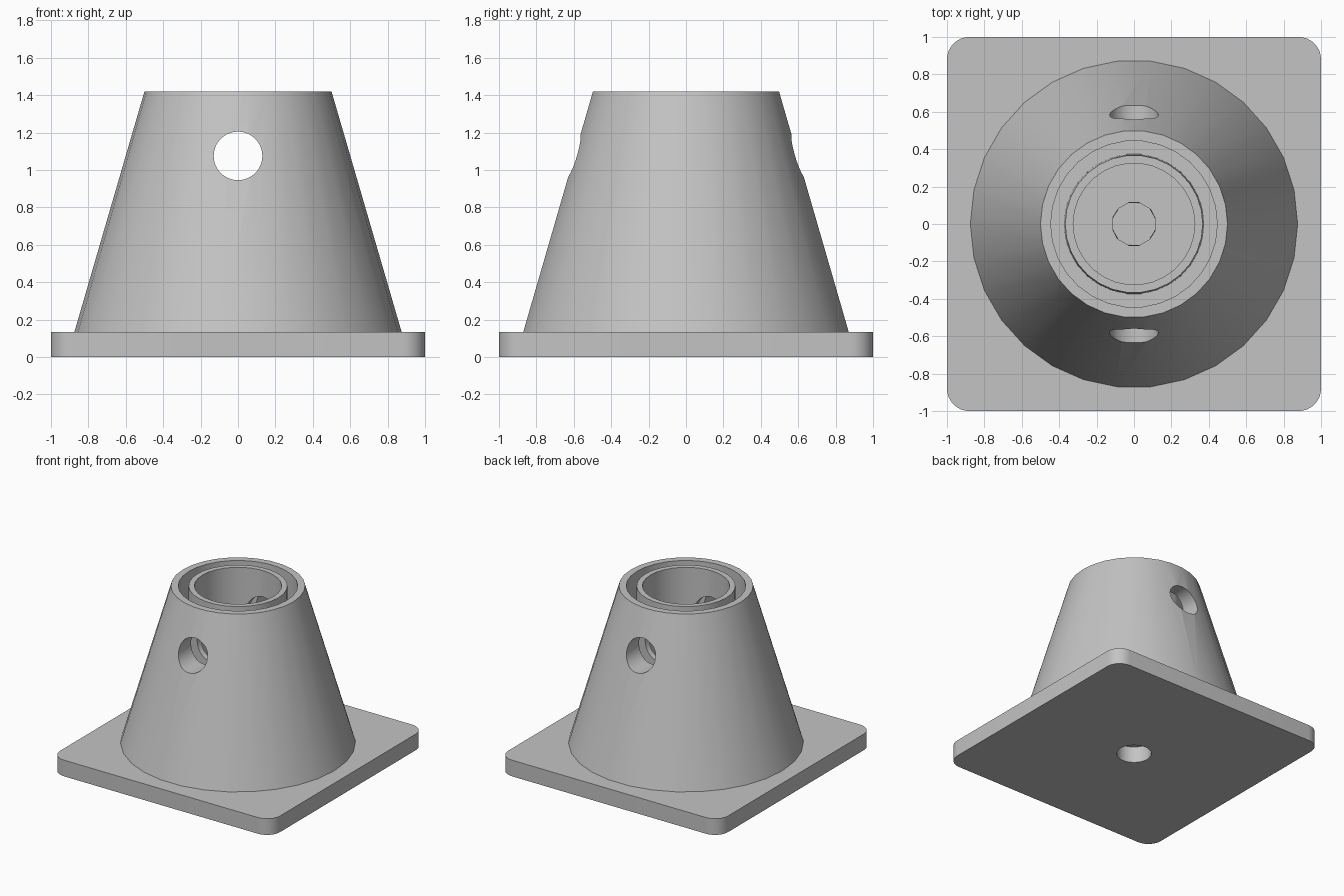
import bpy, bmesh, math
from mathutils import Matrix

cube = bpy.data.objects.get("Cube")
if cube:
    bpy.data.objects.remove(cube, do_unlink=True)

PLATE_TOP = 0.133
TOP = 1.42
FLOOR = 0.27

grey = bpy.data.materials.new("plain grey")
grey.use_nodes = True
colour = (0.55, 0.55, 0.55, 1)
grey.diffuse_color = colour
grey.node_tree.nodes["Principled BSDF"].inputs["Base Color"].default_value = colour


def make_object(name, bm):
    bmesh.ops.recalc_face_normals(bm, faces=bm.faces)
    mesh = bpy.data.meshes.new(name)
    bm.to_mesh(mesh)
    bm.free()
    mesh.materials.append(grey)
    obj = bpy.data.objects.new(name, mesh)
    bpy.context.collection.objects.link(obj)
    return obj


def cylinder(name, radius, depth, segments, matrix):
    bm = bmesh.new()
    bmesh.ops.create_cone(bm, cap_ends=True, segments=segments, radius1=radius,
                          radius2=radius, depth=depth, matrix=matrix)
    return make_object(name, bm)


def lathe(name, profile, segments):
    bm = bmesh.new()
    verts = [bm.verts.new((r, 0, z)) for r, z in profile]
    edges = [bm.edges.new(pair) for pair in zip(verts, verts[1:])]
    bmesh.ops.spin(bm, geom=verts + edges, axis=(0, 0, 1), cent=(0, 0, 0),
                   angle=math.tau, steps=segments, use_merge=False)
    bmesh.ops.remove_doubles(bm, verts=bm.verts, dist=1e-4)
    return make_object(name, bm)


def activate(obj):
    bpy.ops.object.select_all(action='DESELECT')
    obj.select_set(True)
    bpy.context.view_layer.objects.active = obj


def cut(obj, cutter):
    cutter.hide_render = True
    mod = obj.modifiers.new("cut", 'BOOLEAN')
    mod.operation = 'DIFFERENCE'
    mod.solver = 'EXACT'
    mod.object = cutter
    activate(obj)
    bpy.ops.object.modifier_apply(modifier=mod.name)
    bpy.data.objects.remove(cutter, do_unlink=True)


# Square base plate with rounded corners and a round hole underneath
bm = bmesh.new()
bmesh.ops.create_cube(bm, size=1, matrix=Matrix.Translation((0, 0, PLATE_TOP / 2))
                      @ Matrix.Diagonal((2, 2, PLATE_TOP, 1)))
corners = [e for e in bm.edges if abs(e.verts[0].co.z - e.verts[1].co.z) > 0.05]
bmesh.ops.bevel(bm, geom=corners, offset=0.12, segments=8, profile=0.5, affect='EDGES')
plate = make_object("base_plate", bm)
cut(plate, cylinder("plate_hole_cutter", 0.13, 0.6, 40, Matrix.Identity(4)))

# Tapered body with a ring-shaped slot around an inner tube
body = lathe("tapered_body", [
    (0, PLATE_TOP), (0.875, PLATE_TOP), (0.5, TOP), (0.445, TOP),
    (0.445, FLOOR), (0.375, FLOOR), (0.368, TOP), (0.325, TOP),
    (0.325, FLOOR), (0, FLOOR)], 30)

# Cross hole from front to back, and hexagonal recess in the tube floor
cut(body, cylinder("cross_hole_cutter", 0.13, 3, 48,
                   Matrix.Translation((0, 0, 1.075)) @ Matrix.Rotation(math.pi / 2, 4, 'X')))
cut(body, cylinder("hex_recess_cutter", 0.13, 0.2, 6,
                   Matrix.Translation((0, 0, 0.3)) @ Matrix.Rotation(math.pi / 2, 4, 'Z')))

# Turn the recess so that two of its points lie along x
for v in body.data.vertices:
    if v.co.z < FLOOR + 0.01 and 0.1 < v.co.xy.length < 0.15:
        angle = round(math.atan2(v.co.y, v.co.x) / (math.pi / 3)) * math.pi / 3
        if abs(math.atan2(v.co.y, v.co.x) - angle) > 0.1:
            v.co.xy = Matrix.Rotation(math.pi / 6, 2) @ v.co.xy

for obj in (plate, body):
    activate(obj)
    bpy.ops.object.shade_smooth_by_angle(angle=math.radians(30))
